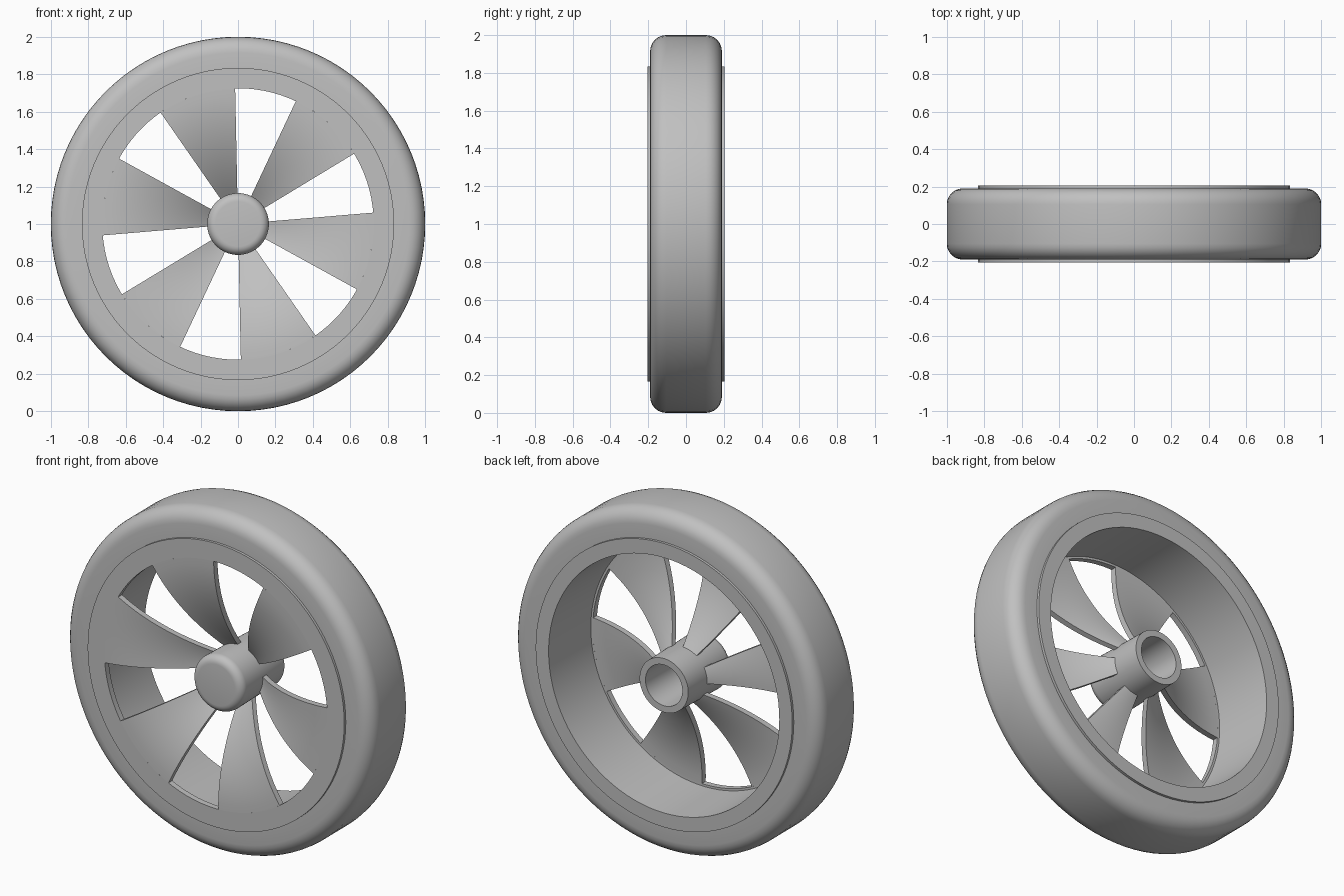
import bpy, bmesh
from math import cos, sin, radians, tau

cube = bpy.data.objects.get("Cube")
if cube:
    bpy.data.objects.remove(cube, do_unlink=True)

grey = bpy.data.materials.new("plain grey")
grey.use_nodes = True
grey.diffuse_color = (0.53, 0.53, 0.53, 1)
grey.node_tree.nodes["Principled BSDF"].inputs["Base Color"].default_value = grey.diffuse_color


def fillet(r, y, radius, start, steps=6):
    """Quarter-circle of profile points, angle measured from +r towards +y."""
    angles = [radians(start + 90 * i / steps) for i in range(steps + 1)]
    return [(r + radius * cos(a), y + radius * sin(a)) for a in angles]


def lathe(name, profile, start=0.0, sweep=tau, steps=96):
    """Revolve a closed (radius, y) outline about the axle; part sweeps get end caps."""
    bm = bmesh.new()
    full = sweep >= tau - 1e-6
    rings = []
    for i in range(steps if full else steps + 1):
        a = start + sweep * i / steps
        rings.append([bm.verts.new((r * cos(a), y, 1 + r * sin(a))) for r, y in profile])
    pairs = list(zip(rings, rings[1:]))
    if full:
        pairs.append((rings[-1], rings[0]))
    else:
        bm.faces.new(rings[0])
        bm.faces.new(rings[-1])
    n = len(profile)
    for a, b in pairs:
        for j in range(n):
            k = (j + 1) % n
            if profile[j][0] or profile[k][0]:
                bm.faces.new((a[j], a[k], b[k], b[j]))
    bmesh.ops.remove_doubles(bm, verts=bm.verts, dist=1e-5)
    bmesh.ops.recalc_face_normals(bm, faces=bm.faces)
    mesh = bpy.data.meshes.new(name)
    bm.to_mesh(mesh)
    bm.free()
    mesh.materials.append(grey)
    obj = bpy.data.objects.new(name, mesh)
    bpy.context.collection.objects.link(obj)
    bpy.ops.object.select_all(action="DESELECT")
    obj.select_set(True)
    bpy.context.view_layer.objects.active = obj
    bpy.ops.object.shade_smooth_by_angle(angle=radians(30))
    return obj


# Tyre with rounded shoulders
lathe("tyre", [(0.82, -0.19)] + fillet(0.915, -0.105, 0.085, -90)
      + fillet(0.915, 0.105, 0.085, 0) + [(0.82, 0.19)])

# Rim barrel with the front flange around the windows
FRONT, WINDOW, THICK = -0.205, 0.725, 0.035
lathe("rim", [(0.834, FRONT), (0.834, 0.205), (0.75, 0.205),
              (0.738, FRONT + THICK), (WINDOW, FRONT + THICK), (WINDOW, FRONT)])

# Hub: rounded closed cap in front, open bore at the back
lathe("hub", [(0, -0.2)] + fillet(0.12, -0.155, 0.045, -90)
      + [(0.158, 0.205), (0.12, 0.205), (0.112, -0.14), (0, -0.14)], steps=64)

# Six dished spokes sweeping back from the flange to the hub
radii = [0.15 + (WINDOW - 0.15) * i / 14 for i in range(15)]
front = [(r, FRONT + 0.205 * ((WINDOW - r) / 0.565) ** 2) for r in radii]
back = [(r, y + THICK) for r, y in reversed(front)]
for i in range(6):
    lathe(f"spoke_{i + 1}", front + back, radians(31.2 + 60 * i), radians(33.6), 10)
